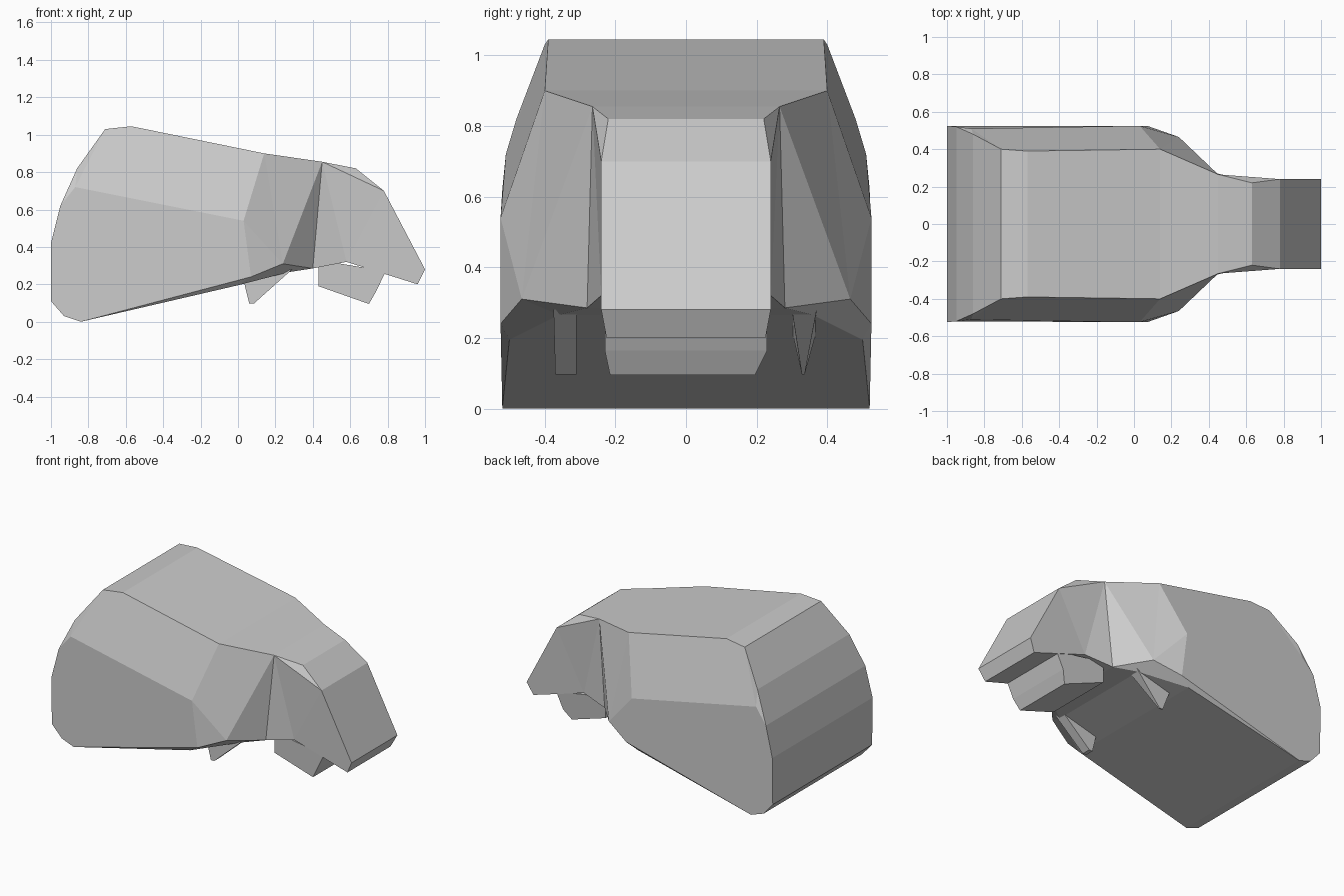
import bpy

if "Cube" in bpy.data.objects:
    bpy.data.objects.remove(bpy.data.objects["Cube"])

def make(name, verts, faces):
    me = bpy.data.meshes.new(name)
    me.from_pydata(verts, [], faces)
    import bmesh
    bm = bmesh.new()
    bm.from_mesh(me)
    bmesh.ops.recalc_face_normals(bm, faces=bm.faces)
    bm.to_mesh(me)
    bm.free()
    ob = bpy.data.objects.new(name, me)
    bpy.context.collection.objects.link(ob)
    return ob

# Outline of the head seen from the front: x, half width, z
outline = [
    (-.84, .52, 0), (-.93, .515, .03), (-1, .52, .11), (-1, .525, .42),
    (-.95, .52, .62), (-.86, .48, .82), (-.71, .40, 1.03), (-.57, .39, 1.045),
    (.14, .40, .90), (.45, .265, .855), (.63, .22, .82), (.78, .24, .70),
    (1, .24, .28), (.96, .225, .20), (.58, .24, .32), (.40, .28, .285),
    (.27, .36, .265), (.0, .50, .195),
]
# Extra corners on the cheek
A, B, C, D = 18, 19, 20, 21
side = outline + [(-.87, .51, .72), (.03, .525, .54), (.24, .465, .31), (.07, .525, .24)]
side_faces = [
    (0, 1, 2, 3, 4, A, B, D), (4, 5, A), (A, 5, 6), (A, 6, 7, 8, B),
    (B, 8, C), (8, 9, C), (B, C, D), (9, 15, C), (9, 14, 15),
    (9, 10, 11), (9, 11, 14), (11, 12, 13, 14),
    (D, C, 16, 17), (C, 15, 16), (0, D, 17),
]
n, m = len(outline), len(side)
verts = side + [(x, -y, z) for x, y, z in side]
faces = side_faces + [tuple(i + m for i in reversed(f)) for f in side_faces]
faces += [(i, (i + 1) % n, (i + 1) % n + m, i + m) for i in range(n)]
make("head", verts, faces)

def prism(name, profile):
    """Solid from a front profile of (x, z, y_min, y_max) points."""
    k = len(profile)
    v = [(x, a, z) for x, z, a, b in profile] + [(x, b, z) for x, z, a, b in profile]
    f = [tuple(range(k)), tuple(range(2 * k - 1, k - 1, -1))]
    f += [(i, (i + 1) % k, (i + 1) % k + k, i + k) for i in range(k)]
    return make(name, v, f)

# Upper teeth slab under the snout
prism("upper_teeth", [(.43, .33, -.23, .23), (.43, .19, -.23, .23), (.70, .095, -.215, .195),
                      (.74, .165, -.23, .23), (.79, .27, -.23, .23)])

# Lower fangs: a square one and a pointed one
prism("front_fang", [(.03, .22, -.37, -.31), (.06, .097, -.37, -.31),
                     (.085, .097, -.37, -.31), (.29, .28, -.375, -.31)])
prism("rear_fang", [(.03, .22, .30, .37), (.06, .097, .328, .336),
                    (.085, .097, .328, .336), (.29, .28, .30, .37)])
